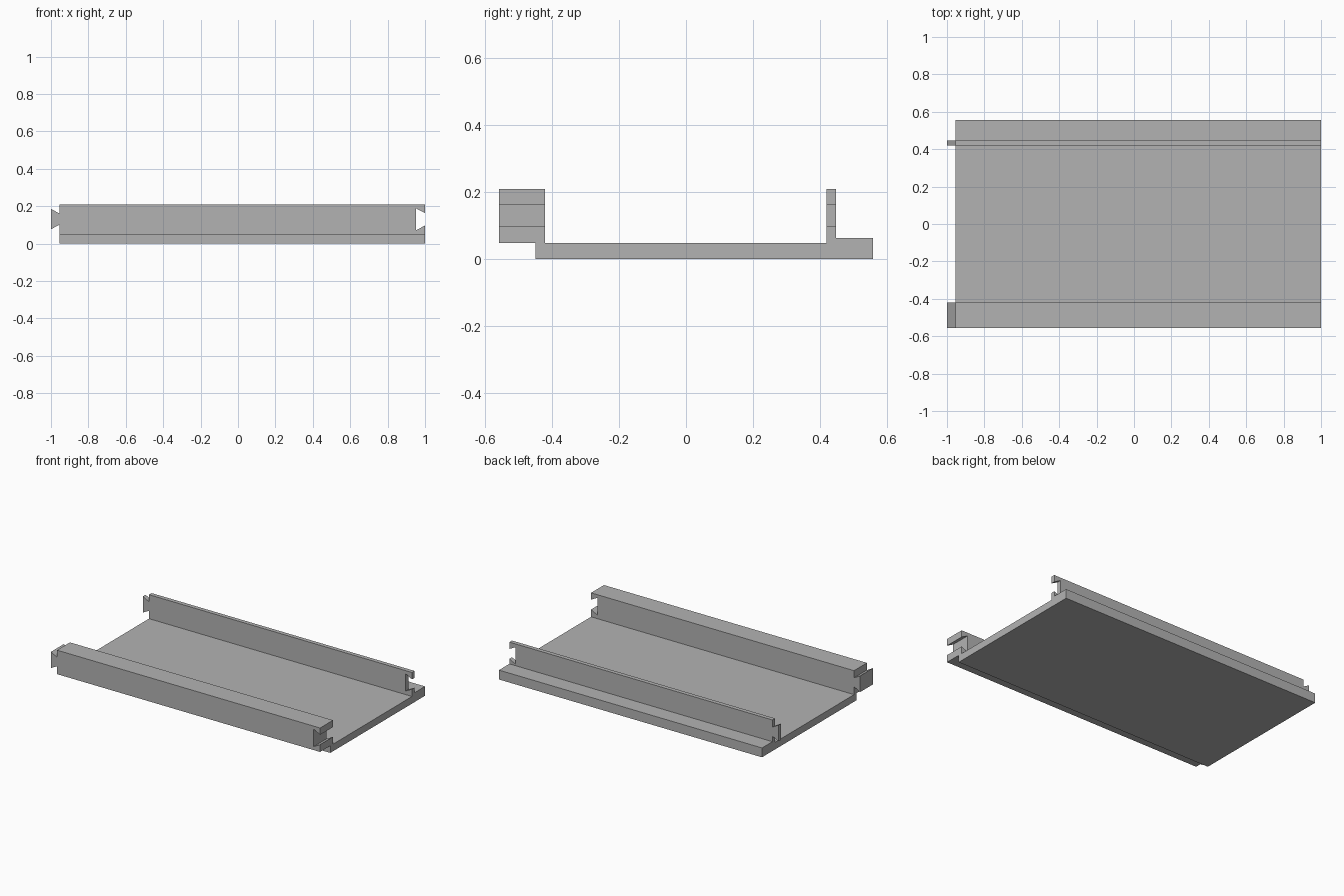
import bpy, bmesh
from mathutils import Vector

if "Cube" in bpy.data.objects:
    bpy.data.objects.remove(bpy.data.objects["Cube"])

grey = bpy.data.materials.new("plain grey")
grey.diffuse_color = (0.45, 0.45, 0.45, 1)
grey.use_nodes = True
grey.node_tree.nodes["Principled BSDF"].inputs["Base Color"].default_value = grey.diffuse_color


def extrude_profile(name, points, direction):
    """Make a closed prism from a planar outline swept along a direction."""
    bm = bmesh.new()
    face = bm.faces.new([bm.verts.new(p) for p in points])
    result = bmesh.ops.extrude_face_region(bm, geom=[face])
    moved = [g for g in result["geom"] if isinstance(g, bmesh.types.BMVert)]
    bmesh.ops.translate(bm, verts=moved, vec=Vector(direction))
    bmesh.ops.recalc_face_normals(bm, faces=bm.faces)
    mesh = bpy.data.meshes.new(name)
    bm.to_mesh(mesh)
    bm.free()
    mesh.materials.append(grey)
    obj = bpy.data.objects.new(name, mesh)
    bpy.context.collection.objects.link(obj)
    return obj


LEFT, RIGHT = -0.955, 1.0
FLOOR, TOP = 0.048, 0.209
BACK_WALL = (0.419, 0.447)
FRONT_WALL = (-0.557, -0.42)

# Floor plate with the raised step behind the back wall
floor = [(-0.448, 0), (0.557, 0), (0.557, 0.063), (BACK_WALL[1], 0.063),
         (BACK_WALL[1], FLOOR), (-0.448, FLOOR)]
extrude_profile("floor_plate", [(LEFT, y, z) for y, z in floor],
                (RIGHT - LEFT, 0, 0))

# Wall outline: dovetail tongue on the left, matching slot on the right
wall = [(LEFT, FLOOR), (RIGHT, FLOOR),
        (RIGHT, 0.097), (0.953, 0.072), (0.953, 0.188), (RIGHT, 0.163),
        (RIGHT, TOP), (LEFT, TOP),
        (LEFT, 0.161), (-1.0, 0.186), (-1.0, 0.077), (LEFT, 0.101)]
for name, (y0, y1) in (("front_rail", FRONT_WALL), ("back_rail", BACK_WALL)):
    extrude_profile(name, [(x, y0, z) for x, z in wall], (0, y1 - y0, 0))
